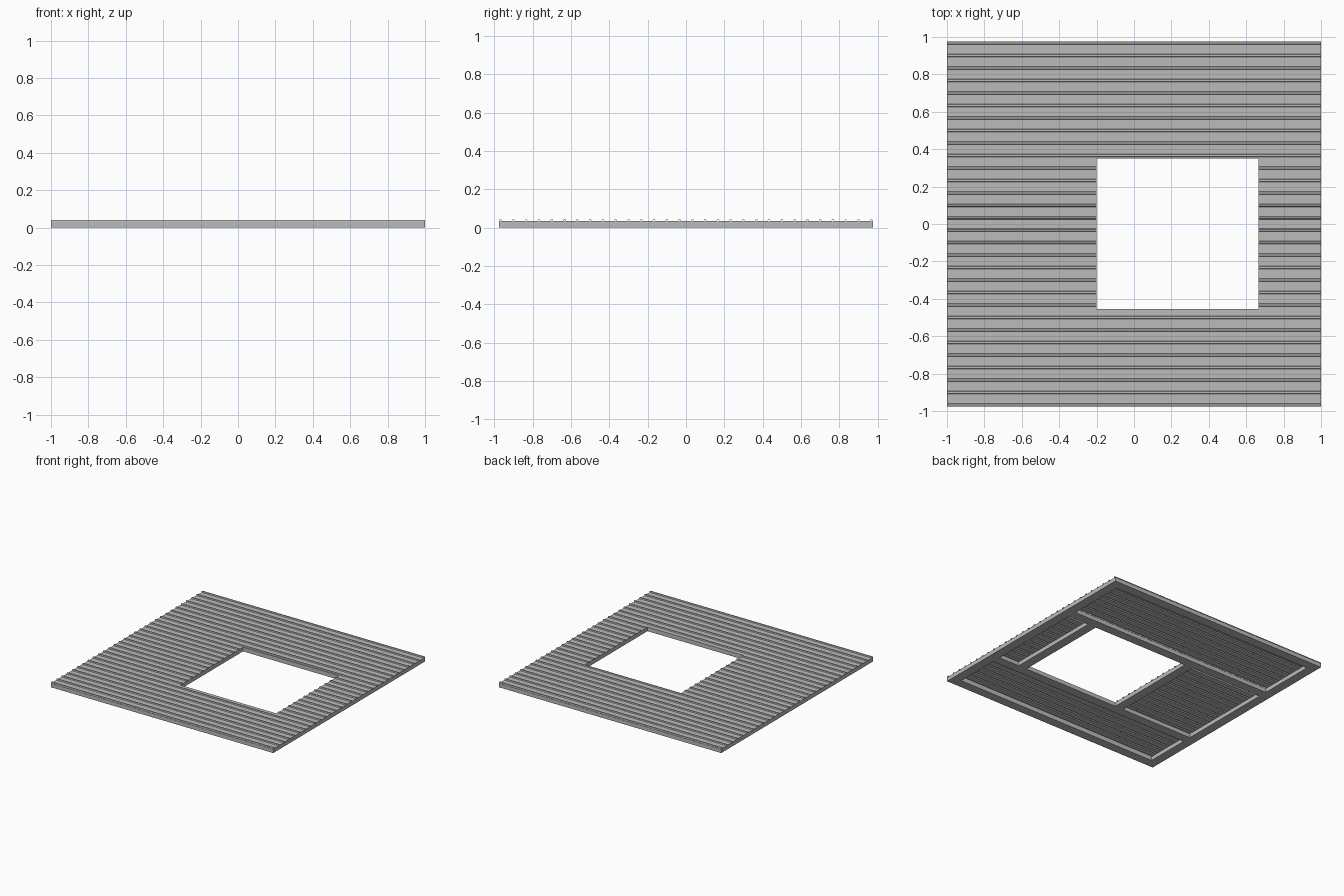
import bpy
import bmesh

cube = bpy.data.objects.get("Cube")
if cube:
    bpy.data.objects.remove(cube, do_unlink=True)

# Overall sizes
X, Y = 1.0, 0.975
HOLE_X0, HOLE_X1 = -0.2, 0.665
HOLE_Y0, HOLE_Y1 = -0.455, 0.35
BAR = 0.075
SHEET_Z, RIB_Z, THICK = 0.034, 0.042, 0.002
RIBS = 30
RIB_BASE, RIB_TOP = 0.008, 0.005
PITCH = 2 * (Y - RIB_BASE) / (RIBS - 1)

grey = bpy.data.materials.new("steel_grey")
grey.use_nodes = True
colour = (0.5, 0.5, 0.5, 1)
grey.diffuse_color = colour
grey.node_tree.nodes["Principled BSDF"].inputs["Base Color"].default_value = colour


def add_object(name, bm):
    mesh = bpy.data.meshes.new(name)
    bm.to_mesh(mesh)
    bm.free()
    mesh.materials.append(grey)
    obj = bpy.data.objects.new(name, mesh)
    bpy.context.collection.objects.link(obj)
    return obj


def bar(name, x0, x1, y0, y1):
    """Box beam standing on the ground and reaching the sheet."""
    bm = bmesh.new()
    bmesh.ops.create_cube(bm, size=1)
    height = SHEET_Z - THICK
    bmesh.ops.scale(bm, vec=(x1 - x0, y1 - y0, height), verts=bm.verts)
    bmesh.ops.translate(bm, vec=((x0 + x1) / 2, (y0 + y1) / 2, height / 2), verts=bm.verts)
    add_object(name, bm)


def ribbed_sheet(name, x0, x1, y0, y1):
    """Thin sheet whose ribbed profile runs along y."""
    profile = [(y0, SHEET_Z)]
    for i in range(RIBS):
        c = RIB_BASE - Y + i * PITCH
        if y0 < c < y1:
            profile += [(c - RIB_BASE, SHEET_Z), (c - RIB_TOP, RIB_Z),
                        (c + RIB_TOP, RIB_Z), (c + RIB_BASE, SHEET_Z)]
    profile.append((y1, SHEET_Z))
    bm = bmesh.new()
    rows = [[bm.verts.new((x, y, z)) for y, z in profile] for x in (x0, x1)]
    for i in range(len(profile) - 1):
        bm.faces.new((rows[0][i], rows[1][i], rows[1][i + 1], rows[0][i + 1]))
    bmesh.ops.remove_doubles(bm, verts=bm.verts, dist=0.0001)
    obj = add_object(name, bm)
    solid = obj.modifiers.new("thickness", "SOLIDIFY")
    solid.thickness = THICK
    solid.offset = -1


# Ribbed deck around the opening
ribbed_sheet("deck_front", -X, X, -Y, HOLE_Y0)
ribbed_sheet("deck_back", -X, X, HOLE_Y1, Y)
ribbed_sheet("deck_right", -X, HOLE_X0, HOLE_Y0, HOLE_Y1)
ribbed_sheet("deck_left", HOLE_X1, X, HOLE_Y0, HOLE_Y1)

# Outer frame
bar("frame_right", -X, BAR - X, -Y, Y)
bar("frame_left", X - BAR, X, -Y, Y)
bar("frame_front", BAR - X, X - BAR, -Y, BAR - Y)
bar("frame_back", BAR - X, X - BAR, Y - BAR, Y)

# Cross beams and trimmers around the opening
bar("beam_front", BAR - X, X - BAR, HOLE_Y0 - BAR, HOLE_Y0)
bar("beam_back", BAR - X, X - BAR, HOLE_Y1, HOLE_Y1 + BAR)
bar("trimmer_right", HOLE_X0 - BAR, HOLE_X0, HOLE_Y0, HOLE_Y1)
bar("trimmer_left", HOLE_X1, HOLE_X1 + BAR, HOLE_Y0, HOLE_Y1)
